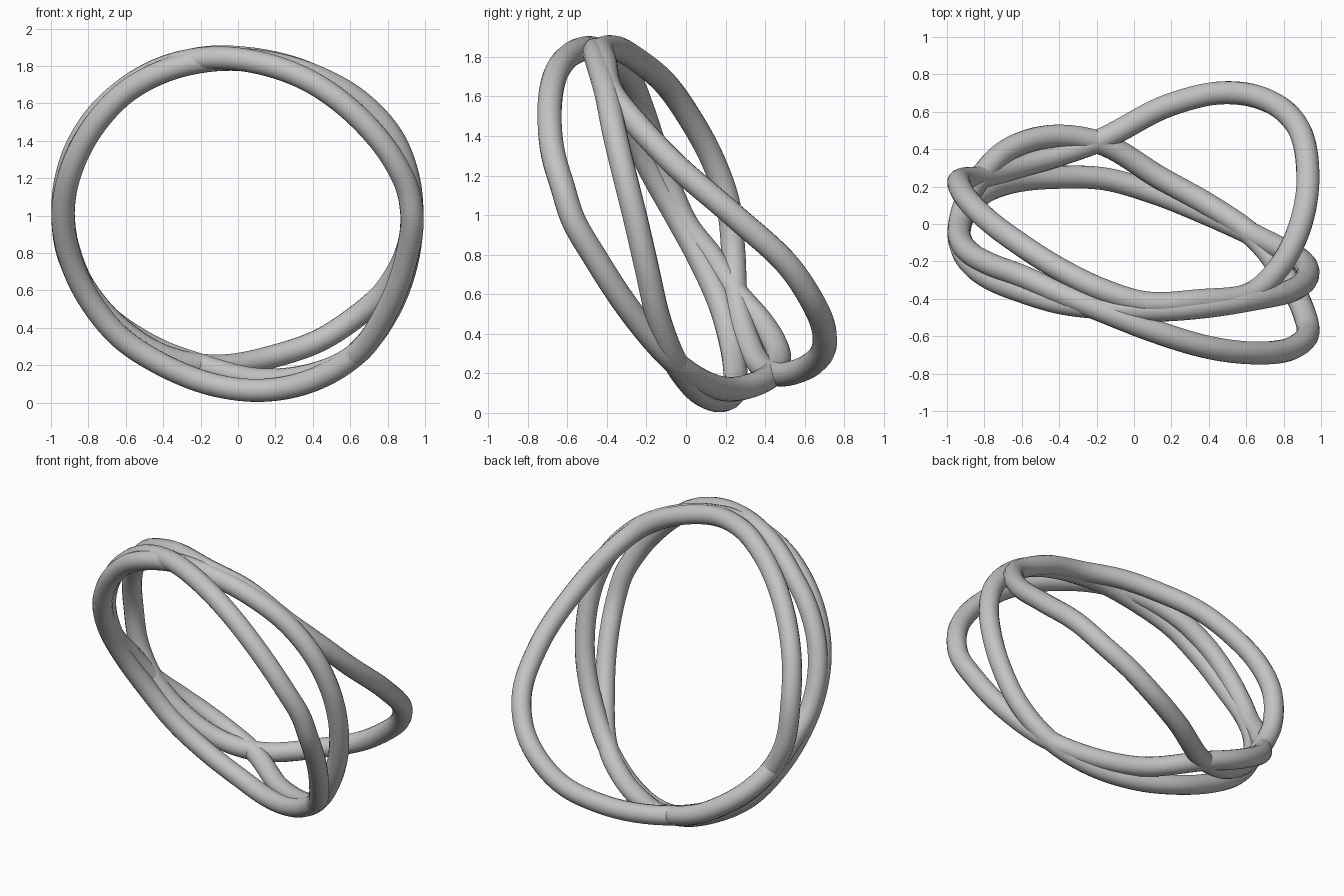
import bpy
from mathutils import Vector

TUBE_RADIUS = 0.062

default_cube = bpy.data.objects.get("Cube")
if default_cube:
    bpy.data.objects.remove(default_cube, do_unlink=True)


def make_material(name, colour):
    material = bpy.data.materials.new(name)
    material.use_nodes = True
    material.diffuse_color = colour
    shader = next(n for n in material.node_tree.nodes if n.type == "BSDF_PRINCIPLED")
    shader.inputs["Base Color"].default_value = colour
    return material


def make_ring(name, path, material):
    """Sweep a round tube along a smooth closed path."""
    curve = bpy.data.curves.new(name, "CURVE")
    curve.dimensions = "3D"
    curve.resolution_u = 8
    curve.bevel_depth = TUBE_RADIUS
    curve.bevel_resolution = 6
    spline = curve.splines.new("BEZIER")
    spline.bezier_points.add(len(path) - 1)
    spline.use_cyclic_u = True
    points = [Vector(position) for position in path]
    for index, knot in enumerate(spline.bezier_points):
        # Tangent of the parabola through each point and its neighbours
        point = points[index]
        before = point - points[index - 1]
        after = points[(index + 1) % len(points)] - point
        back, ahead = before.length, after.length
        tangent = (before * (ahead / back) + after * (back / ahead)) / (back + ahead)
        knot.handle_left_type = knot.handle_right_type = "FREE"
        knot.co = point
        knot.handle_left = point - tangent * back / 3
        knot.handle_right = point + tangent * ahead / 3
    curve.materials.append(material)
    ring = bpy.data.objects.new(name, curve)
    bpy.context.collection.objects.link(ring)
    bpy.context.view_layer.update()
    # Turn the swept tube into a smooth mesh
    bpy.ops.object.select_all(action="DESELECT")
    ring.select_set(True)
    bpy.context.view_layer.objects.active = ring
    bpy.ops.object.convert(target="MESH")
    bpy.ops.object.shade_smooth()


grey = make_material("light grey", (0.55, 0.55, 0.55, 1.0))

# Ring that swings out to the back at the lower left side
back_path = [
    (.93, .24, 1), (.87, .53, .73), (.77, .63, .58), (.62, .69, .45),
    (.45, .7, .34), (.2, .64, .25), (-.2, .44, .2), (-.4, .37, .25),
    (-.6, .31, .37), (-.81, .25, .6), (-.91, .24, .8), (-.935, .21, 1.07),
    (-.89, .13, 1.29), (-.78, .02, 1.49), (-.62, -.1, 1.66),
    (-.4, -.24, 1.78), (-.2, -.34, 1.84), (.05, -.42, 1.84),
    (.35, -.41, 1.77), (.63, -.37, 1.61), (.77, -.24, 1.45), (.87, -.06, 1.26),
]

# Ring that swings out to the front at the upper left side
front_path = [
    (.93, -.58, 1), (.91, -.62, 1.13), (.83, -.67, 1.3), (.66, -.69, 1.51),
    (.4, -.66, 1.71), (.1, -.57, 1.82), (-.18, -.46, 1.84),
    (-.4, -.37, 1.79), (-.6, -.28, 1.68), (-.76, -.22, 1.53),
    (-.87, -.16, 1.35), (-.93, -.08, 1.13), (-.93, .01, .94),
    (-.9, .12, .8), (-.82, .25, .61), (-.7, .38, .46), (-.58, .44, .37),
    (-.42, .47, .28), (-.2, .44, .2), (.15, .24, .12), (.4, .1, .15),
    (.62, -.05, .25), (.8, -.27, .5), (.9, -.45, .77),
]

# Flatter ring between the other two
middle_path = [
    (.93, -.26, 1), (.91, -.31, 1.2), (.83, -.36, 1.41), (.65, -.4, 1.61),
    (.4, -.44, 1.75), (.15, -.46, 1.82), (-.15, -.45, 1.83),
    (-.4, -.42, 1.77), (-.6, -.36, 1.66), (-.77, -.29, 1.48),
    (-.89, -.19, 1.25), (-.935, -.05, 1), (-.9, .07, .78), (-.8, .17, .56),
    (-.63, .23, .35), (-.4, .25, .2), (-.15, .24, .1), (.1, .17, .065),
    (.4, .05, .12), (.62, -.05, .25), (.8, -.14, .48), (.9, -.2, .74),
]

make_ring("back_ring", back_path, grey)
make_ring("front_ring", front_path, grey)
make_ring("middle_ring", middle_path, grey)
